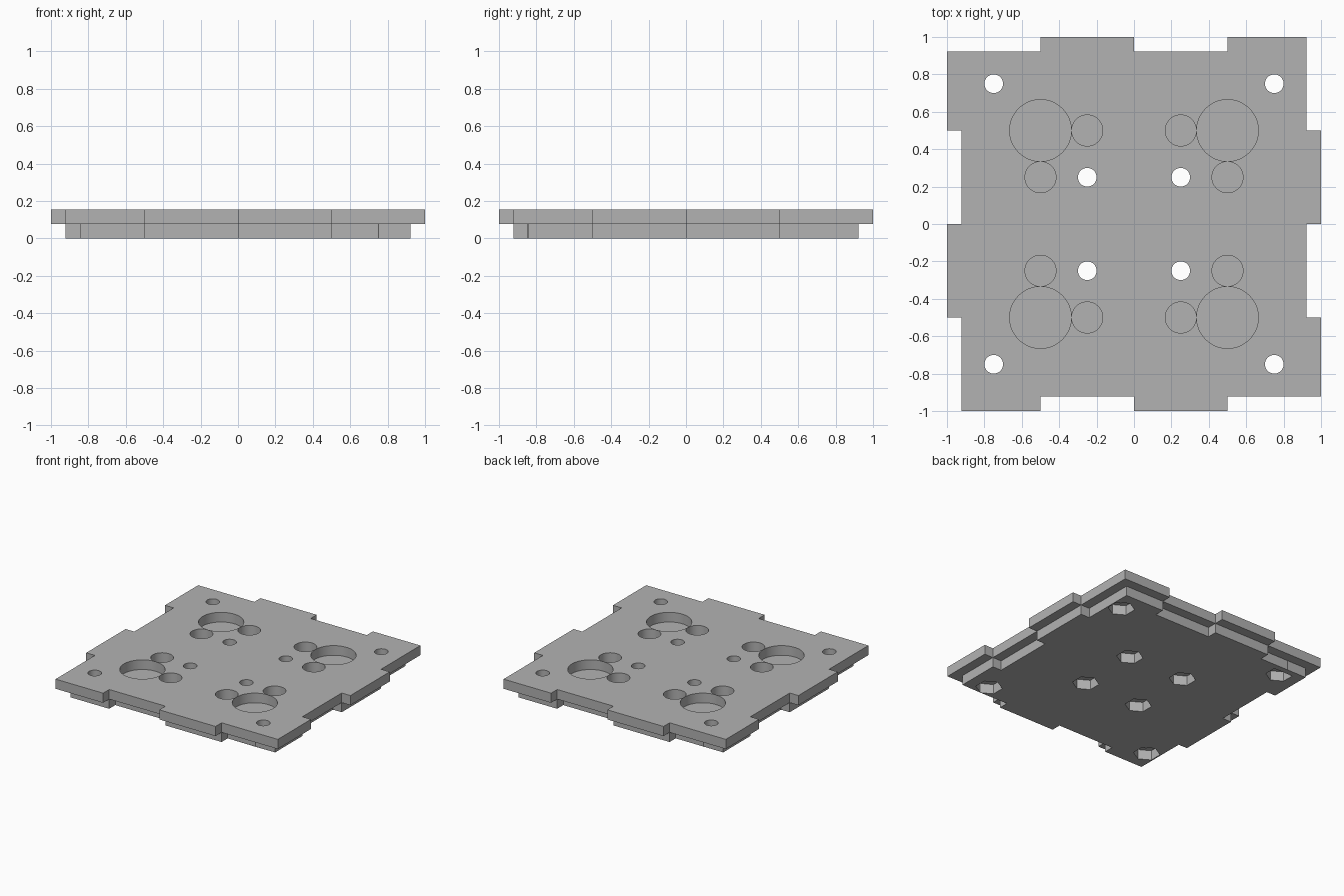
import bpy, bmesh, math

if "Cube" in bpy.data.objects:
    bpy.data.objects.remove(bpy.data.objects["Cube"])

T = 0.0775  # thickness of each sheet, also the tab depth

grey = bpy.data.materials.new("light grey")
grey.diffuse_color = (0.448, 0.448, 0.448, 1)
grey.use_nodes = True
grey.node_tree.nodes["Principled BSDF"].inputs["Base Color"].default_value = grey.diffuse_color


def ring(cx, cy, r, n, start=0.0):
    return [(cx + r * math.cos(start + math.tau * i / n),
             cy + r * math.sin(start + math.tau * i / n)) for i in range(n)]


def tabbed_outline(outer):
    """Square with interlocking tabs; one side is repeated by quarter turns."""
    inner = outer - T
    side = [(inner, outer), (inner, 0.5), (outer, 0.5), (outer, 0),
            (inner, 0), (inner, -0.5), (outer, -0.5)]
    pts = []
    for _ in range(4):
        pts += side
        side = [(y, -x) for x, y in side]
    return pts


def sheet(name, loops, z):
    """Fill the outline minus its holes and extrude it to a sheet."""
    bm = bmesh.new()
    edges = []
    for loop in loops:
        vs = [bm.verts.new((x, y, z)) for x, y in loop]
        edges += [bm.edges.new((vs[i - 1], vs[i])) for i in range(len(vs))]
    bmesh.ops.triangle_fill(bm, edges=edges, use_beauty=True)
    ext = bmesh.ops.extrude_face_region(bm, geom=bm.faces[:], use_keep_orig=True)
    top = [v for v in ext["geom"] if isinstance(v, bmesh.types.BMVert)]
    bmesh.ops.translate(bm, verts=top, vec=(0, 0, T))
    bmesh.ops.recalc_face_normals(bm, faces=bm.faces[:])
    me = bpy.data.meshes.new(name)
    bm.to_mesh(me)
    bm.free()
    me.materials.append(grey)
    ob = bpy.data.objects.new(name, me)
    bpy.context.collection.objects.link(ob)
    bpy.ops.object.select_all(action='DESELECT')
    ob.select_set(True)
    bpy.context.view_layer.objects.active = ob
    bpy.ops.object.shade_smooth_by_angle(angle=math.radians(30))


upper = [tabbed_outline(1.0)]
lower = [tabbed_outline(1.0 - T)]
for sx in (-1, 1):
    for sy in (-1, 1):
        # large round opening with two smaller ones beside it
        upper.append(ring(0.5 * sx, 0.5 * sy, 0.165, 64))
        upper.append(ring(0.25 * sx, 0.5 * sy, 0.083, 48))
        upper.append(ring(0.5 * sx, 0.25 * sy, 0.083, 48))
        # bolt holes above hexagonal nut pockets
        for d in (0.25, 0.75):
            upper.append(ring(d * sx, d * sy, 0.05, 32))
            lower.append(ring(d * sx, d * sy, 0.098, 6, math.radians(30)))

sheet("upper_plate", upper, T)
sheet("lower_plate", lower, 0)
